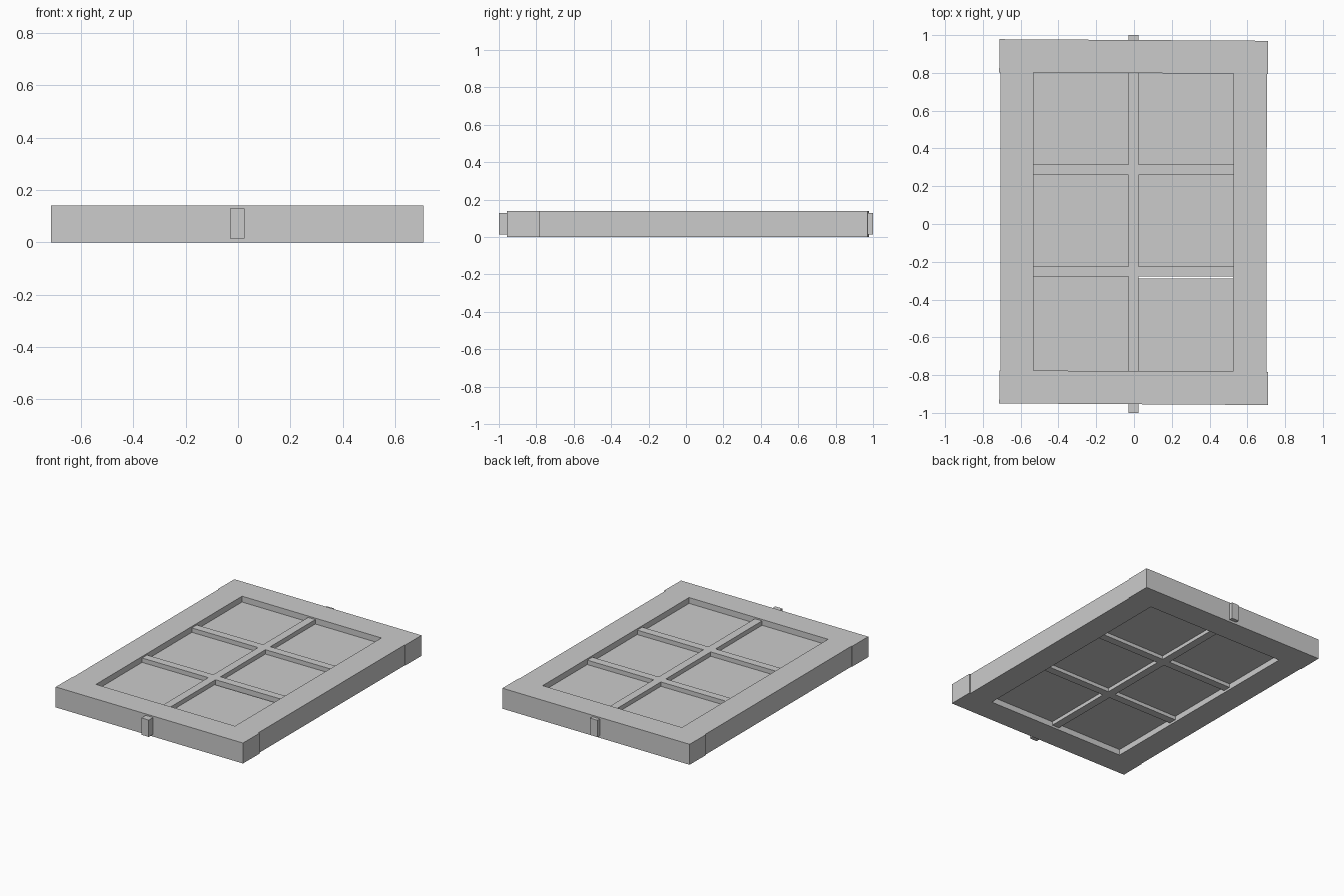
import bpy, bmesh
from mathutils import Matrix

if "Cube" in bpy.data.objects:
    bpy.data.objects.remove(bpy.data.objects["Cube"])


def box(name, x, y, z, turn=0.0):
    """Box from (min, max) ranges, optionally turned a little about z."""
    bm = bmesh.new()
    bmesh.ops.create_cube(bm, size=1)
    bm.transform(Matrix.Diagonal((x[1] - x[0], y[1] - y[0], z[1] - z[0], 1)))
    me = bpy.data.meshes.new(name)
    bm.to_mesh(me)
    bm.free()
    ob = bpy.data.objects.new(name, me)
    ob.location = [(a + b) / 2 for a, b in (x, y, z)]
    ob.rotation_euler.z = turn
    bpy.context.collection.objects.link(ob)
    return ob


FRAME_Z = (0.0, 0.14)
BAR_Z = (0.015, 0.13)
PANE_Z = (0.04, 0.10)

# Outer frame: slightly crooked rails, with the stiles set in between
box("top_rail", (-0.713, 0.709), (0.799, 0.974), FRAME_Z, -0.006)
box("bottom_rail", (-0.713, 0.709), (-0.954, -0.779), FRAME_Z, -0.006)
box("left_stile", (-0.708, -0.531), (-0.782, 0.803), FRAME_Z)
box("right_stile", (0.526, 0.702), (-0.785, 0.799), FRAME_Z, -0.002)

# Glazing bars: the long one pokes through both rails
box("vertical_bar", (-0.03, 0.025), (-1.0, 1.0), BAR_Z)
for label, y0 in (("upper", 0.26), ("lower", -0.278)):
    box(label + "_cross_bar", (-0.535, 0.53), (y0, y0 + 0.054), BAR_Z)

# Panes: one at lower right has slipped, leaving a thin gap
columns = (("left", (-0.533, -0.028)), ("right", (0.023, 0.528)))
rows = (("top", (0.312, 0.804)), ("middle", (-0.226, 0.262)), ("bottom", (-0.784, -0.276)))
for col, x in columns:
    for row, y in rows:
        if (col, row) == ("right", "bottom"):
            y = (-0.79, -0.288)
        box(f"{row}_{col}_pane", x, y, PANE_Z)
